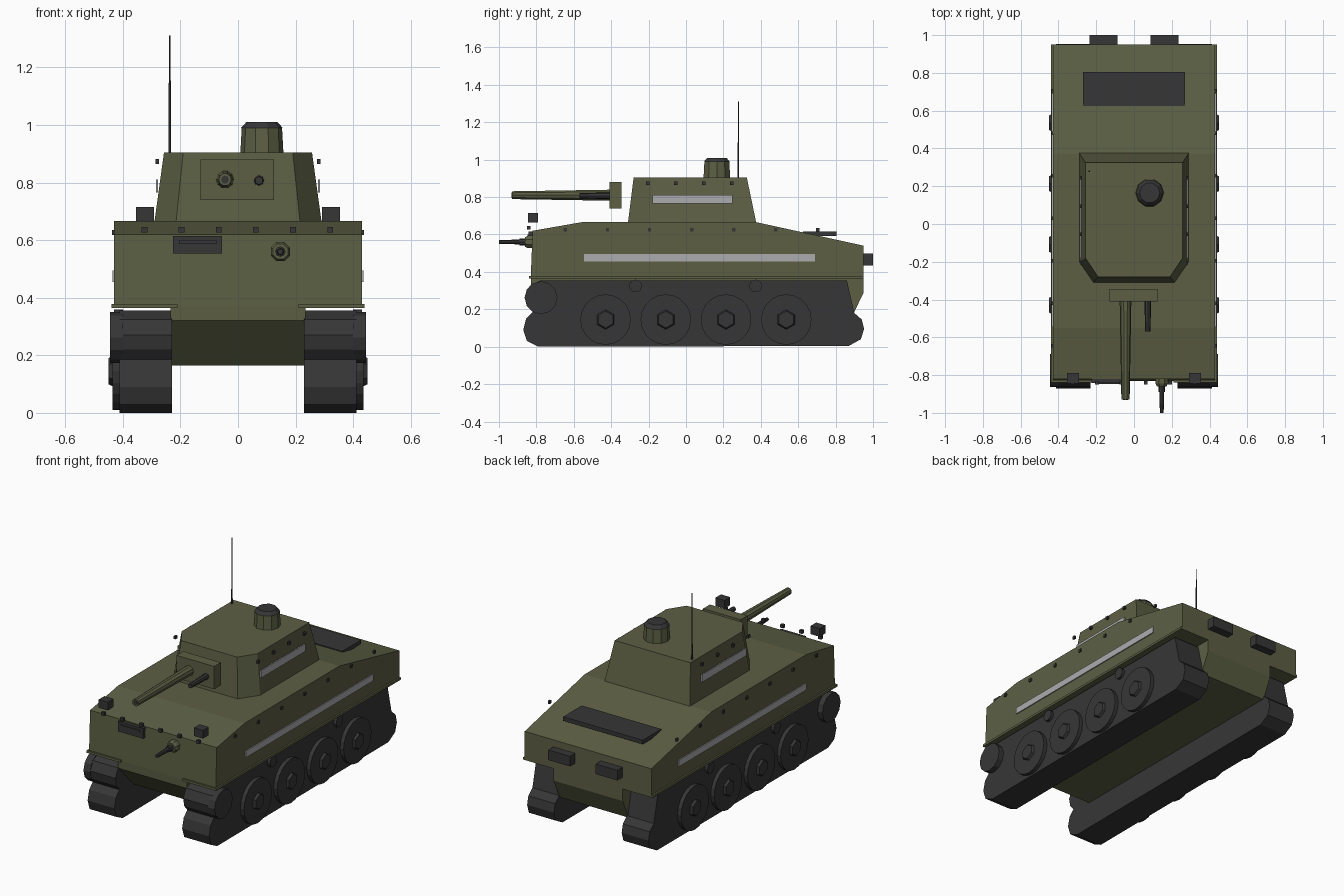
import bpy, bmesh, math
from mathutils import Matrix

if "Cube" in bpy.data.objects:
    bpy.data.objects.remove(bpy.data.objects["Cube"])


def material(name, srgb):
    m = bpy.data.materials.new(name)
    lin = [((c / 255 + 0.055) / 1.055) ** 2.4 for c in srgb]
    m.diffuse_color = (*lin, 1)
    m.use_nodes = True
    m.node_tree.nodes["Principled BSDF"].inputs["Base Color"].default_value = m.diffuse_color
    return m


GREEN = material("olive green", (92, 95, 68))
DARK = material("dark steel", (54, 54, 55))
GREY = material("light grey", (172, 172, 176))


def finish(bm, name, mat):
    bmesh.ops.recalc_face_normals(bm, faces=bm.faces)
    me = bpy.data.meshes.new(name)
    bm.to_mesh(me)
    bm.free()
    me.materials.append(mat)
    ob = bpy.data.objects.new(name, me)
    bpy.context.collection.objects.link(ob)
    return ob


def box(name, x, y, z, mat):
    """Box from (min, max) pairs."""
    bm = bmesh.new()
    c = [(a + b) / 2 for a, b in (x, y, z)]
    s = [b - a for a, b in (x, y, z)]
    bmesh.ops.create_cube(bm, size=1, matrix=Matrix.Translation(c) @ Matrix.Diagonal((*s, 1)))
    return finish(bm, name, mat)


def loft(name, rings, mat):
    """Closed solid through matching rings of points."""
    bm = bmesh.new()
    vs = [[bm.verts.new(p) for p in r] for r in rings]
    n = len(vs[0])
    for a, b in zip(vs, vs[1:]):
        for i in range(n):
            bm.faces.new((a[i], a[(i + 1) % n], b[(i + 1) % n], b[i]))
    bm.faces.new(vs[0])
    bm.faces.new(vs[-1])
    return finish(bm, name, mat)


def side_profile(name, pts, x0, x1, mat):
    return loft(name, [[(x, y, z) for y, z in pts] for x in (x0, x1)], mat)


def turned(name, centre, axis, stations, sides, mat, phase=0.0):
    """Round part along an axis; stations are (position, radius)."""
    rings = []
    for pos, r in stations:
        ring = []
        for i in range(sides):
            t = math.tau * (i + phase) / sides
            a, b = r * math.cos(t), r * math.sin(t)
            u, v = centre
            ring.append({"x": (pos, u + a, v + b), "y": (u + a, pos, v + b),
                         "z": (u + a, v + b, pos)}[axis])
        rings.append(ring)
    return loft(name, rings, mat)


def pair(a, b, s):
    return tuple(sorted((s * a, s * b)))


# Hull
side_profile("upper_hull", [(-0.83, 0.37), (-0.82, 0.62), (-0.55, 0.667), (0.37, 0.667),
                            (0.95, 0.54), (0.95, 0.37)], -0.43, 0.43, GREEN)
side_profile("lower_hull", [(-0.83, 0.371), (-0.828, 0.32), (-0.68, 0.165), (0.89, 0.165),
                            (0.95, 0.29), (0.95, 0.371)], -0.235, 0.235, GREEN)

# Turret with clipped front corners
def turret_ring(w, back, front, cx, cy, z):
    return [(w, back, z), (w, cy, z), (cx, front, z), (-cx, front, z), (-w, cy, z), (-w, back, z)]

loft("turret", [turret_ring(0.29, 0.375, -0.31, 0.215, -0.20, 0.665),
                turret_ring(0.257, 0.325, -0.28, 0.19, -0.18, 0.905)], GREEN)

# Turret guns and mantlet
box("mantlet", (-0.13, 0.125), (-0.41, -0.345), (0.74, 0.88), GREEN)
turned("main_gun", (-0.045, 0.81), "y", [(-0.93, 0.022), (-0.40, 0.031)], 10, GREEN)
turned("main_gun_bore", (-0.045, 0.81), "y", [(-0.932, 0.014), (-0.925, 0.014)], 8, DARK)
turned("turret_machine_gun", (0.073, 0.807), "y", [(-0.57, 0.014), (-0.40, 0.018)], 8, DARK)

# Cupola and antenna
turned("cupola", (0.083, 0.165), "z", [(0.90, 0.075), (0.99, 0.070)], 10, GREEN)
turned("cupola_hatch", (0.083, 0.165), "z", [(0.99, 0.072), (1.01, 0.054)], 10, DARK)
turned("antenna", (-0.237, 0.28), "z", [(0.90, 0.005), (1.31, 0.0025)], 6, DARK)

# Bow machine gun and driver visor
turned("bow_gun_mount", (0.147, 0.56), "y", [(-0.86, 0.028), (-0.845, 0.036), (-0.815, 0.036)], 8,
       GREEN, 0.5)
turned("bow_machine_gun", (0.147, 0.56), "y",
       [(-1.0, 0.010), (-0.89, 0.013), (-0.89, 0.018), (-0.855, 0.018)], 8, DARK)
box("driver_visor", (-0.225, -0.055), (-0.842, -0.82), (0.553, 0.615), DARK)
box("visor_slit", (-0.205, -0.075), (-0.848, -0.84), (0.587, 0.600), DARK)

# Engine grille and front bolts
box("engine_grille", (-0.27, 0.27), (0.625, 0.805), (0.592, 0.617), DARK)
for i in range(6):
    x = -0.325 + i * 0.129
    box("front_bolt", (x - 0.01, x + 0.01), (-0.85, -0.832), (0.626, 0.646), DARK)

TRACK = [(-0.775, 0.355), (0.86, 0.355), (0.90, 0.18), (0.94, 0.145), (0.952, 0.095),
         (0.935, 0.04), (0.87, 0.004), (-0.79, 0.0), (-0.85, 0.03), (-0.87, 0.09),
         (-0.855, 0.15), (-0.82, 0.185), (-0.85, 0.22), (-0.86, 0.27), (-0.835, 0.325)]

for s, side in ((1, "right"), (-1, "left")):
    # Running gear
    side_profile(side + "_track", TRACK, s * 0.23, s * 0.412, DARK)
    turned(side + "_sprocket", (-0.775, 0.262), "x", [(s * 0.40, 0.088), (s * 0.445, 0.088)], 12, DARK)
    for i in range(4):
        c = (-0.43 + i * 0.322, 0.145)
        turned(side + "_road_wheel", c, "x", [(s * 0.40, 0.135), (s * 0.436, 0.135)], 20, DARK)
        turned(side + "_wheel_hub", c, "x", [(s * 0.43, 0.056), (s * 0.45, 0.045)], 6, DARK, 0.5)
    for y in (-0.27, 0.372):
        turned(side + "_return_roller", (y, 0.325), "x", [(s * 0.40, 0.034), (s * 0.43, 0.034)], 12, DARK)
    box(side + "_fender", pair(0.21, 0.44, s), (-0.84, 0.95), (0.364, 0.378), GREEN)
    # Pale side stripes
    box(side + "_hull_stripe", pair(0.428, 0.436, s), (-0.545, 0.69), (0.455, 0.495), GREY)
    box(side + "_turret_stripe", pair(0.277, 0.285, s), (-0.18, 0.248), (0.765, 0.81), GREY)
    # Bolts
    for i in range(7):
        y = -0.645 + i * 0.225
        box(side + "_hull_bolt", pair(0.426, 0.438, s), (y - 0.009, y + 0.009), (0.617, 0.635), DARK)
    for i in range(4):
        y = -0.205 + i * 0.15
        box(side + "_turret_bolt", pair(0.275, 0.287, s), (y - 0.009, y + 0.009), (0.864, 0.882), DARK)
    # Headlights and rear boxes
    box(side + "_headlight", pair(0.292, 0.354, s), (-0.845, -0.79), (0.665, 0.715), DARK)
    box(side + "_rear_box", pair(0.087, 0.235, s), (0.945, 1.0), (0.435, 0.497), DARK)
